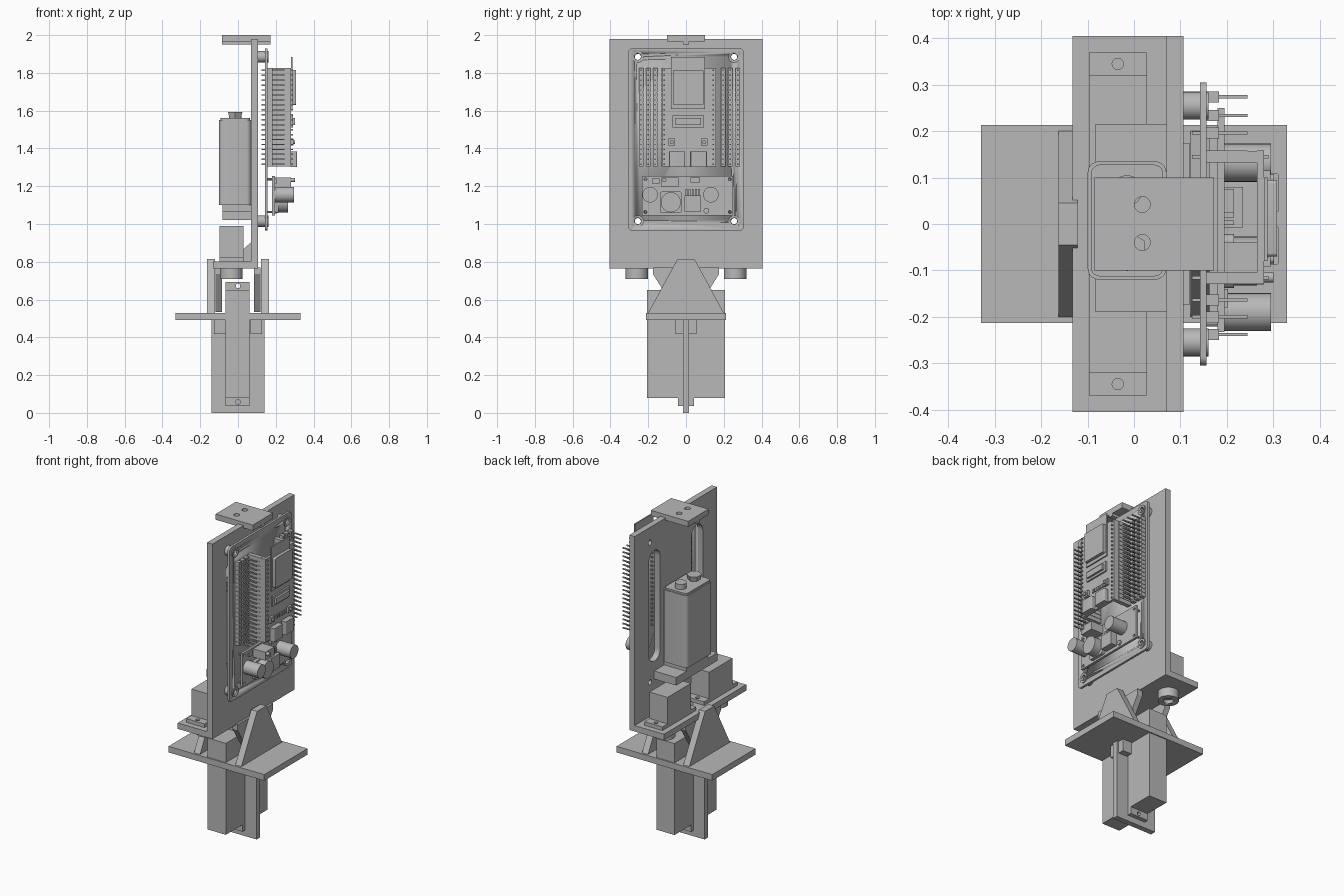
import bpy, bmesh, math
from mathutils import Matrix, Vector

cube = bpy.data.objects.get("Cube")
if cube:
    bpy.data.objects.remove(cube, do_unlink=True)

grey = bpy.data.materials.new("plain_grey")
grey.use_nodes = True
grey.diffuse_color = (0.48, 0.48, 0.48, 1)
grey.node_tree.nodes["Principled BSDF"].inputs["Base Color"].default_value = (0.48, 0.48, 0.48, 1)


def finish(name, bm, smooth=False):
    bmesh.ops.recalc_face_normals(bm, faces=bm.faces)
    mesh = bpy.data.meshes.new(name)
    bm.to_mesh(mesh)
    bm.free()
    mesh.materials.append(grey)
    ob = bpy.data.objects.new(name, mesh)
    bpy.context.collection.objects.link(ob)
    if smooth:
        bpy.ops.object.select_all(action='DESELECT')
        ob.select_set(True)
        bpy.context.view_layer.objects.active = ob
        bpy.ops.object.shade_smooth_by_angle(angle=math.radians(35))
    return ob


def add_box(bm, x, y, z):
    size = Vector((x[1] - x[0], y[1] - y[0], z[1] - z[0]))
    mid = Vector((x[0] + x[1], y[0] + y[1], z[0] + z[1])) / 2
    m = Matrix.Translation(mid) @ Matrix.Diagonal(size.to_4d())
    bmesh.ops.create_cube(bm, size=1, matrix=m)


def box(name, x, y, z, round_axis=None, radius=0.02):
    bm = bmesh.new()
    add_box(bm, x, y, z)
    if round_axis is not None:
        edges = [e for e in bm.edges
                 if abs((e.verts[0].co - e.verts[1].co).normalized()[round_axis]) > 0.9]
        bmesh.ops.bevel(bm, geom=edges, offset=radius, segments=5, profile=0.5, affect='EDGES')
    return finish(name, bm, round_axis is not None)


def cyl(name, mid, r, depth, axis='X', sides=32, r2=None):
    bm = bmesh.new()
    turn = {'X': Matrix.Rotation(math.pi / 2, 4, 'Y'),
            'Y': Matrix.Rotation(math.pi / 2, 4, 'X'), 'Z': Matrix()}[axis]
    bmesh.ops.create_cone(bm, cap_ends=True, segments=sides, radius1=r,
                          radius2=r if r2 is None else r2, depth=depth,
                          matrix=Matrix.Translation(mid) @ turn)
    return finish(name, bm, sides > 12)


def prism(name, outline, axis, low, high):
    """Extrude a 2D outline along x or y."""
    bm = bmesh.new()
    place = (lambda a, b: (low, a, b)) if axis == 'X' else (lambda a, b: (a, low, b))
    face = bm.faces.new([bm.verts.new(place(a, b)) for a, b in outline])
    new = bmesh.ops.extrude_face_region(bm, geom=[face])["geom"]
    shift = Vector((high - low, 0, 0) if axis == 'X' else (0, high - low, 0))
    bmesh.ops.translate(bm, vec=shift, verts=[v for v in new if isinstance(v, bmesh.types.BMVert)])
    return finish(name, bm)


def cut(ob, cutters):
    for c in cutters:
        c.hide_render = True
        mod = ob.modifiers.new("cut", 'BOOLEAN')
        mod.object, mod.operation, mod.solver = c, 'DIFFERENCE', 'EXACT'
        bpy.context.view_layer.objects.active = ob
        bpy.ops.object.modifier_apply(modifier=mod.name)
        bpy.data.objects.remove(c, do_unlink=True)


# Upright mounting plate with slots and screw holes
corners = [(y, z) for y in (-0.255, 0.255) for z in (1.015, 1.885)]
plate = box("mounting_plate", (0.07, 0.107), (-0.405, 0.405), (0.765, 1.98))
cut(plate, [box("slot_cutter", (0, 0.2), (y - 0.055, y + 0.055), (1.13, 1.82), 0, 0.0545)
            for y in (-0.21, 0.21)]
    + [cyl("hole_cutter", (0.1, y, z), 0.016, 0.2) for y, z in corners])

# Top tab
tab = box("top_tab", (-0.085, 0.172), (-0.1, 0.1), (1.965, 2))
cut(tab, [cyl("tab_cutter", (0.018, y, 1.98), 0.017, 0.2, 'Z') for y in (-0.04, 0.042)])
box("tab_rib", (-0.085, 0.172), (-0.015, 0.015), (1.95, 1.966))

# Shelf, central gusset and the two servos on it
box("shelf", (-0.132, 0.07), (-0.405, 0.405), (0.765, 0.802))
prism("shelf_gusset", [(0.07, 0.8), (0.07, 0.905), (-0.04, 0.8)], 'Y', -0.02, 0.02)
for s, side in ((-1, "right"), (1, "left")):
    def span(a, b):
        return tuple(sorted((s * a, s * b)))
    box(side + "_upper_servo", (-0.097, 0.028), span(0.09, 0.32), (0.8, 0.99))
    flange = box(side + "_upper_servo_flange", (-0.097, 0.028), span(0.04, 0.37), (0.8, 0.825))
    cut(flange, [cyl("screw_cutter", (-0.035, s * y, 0.81), 0.012, 0.1, 'Z') for y in (0.065, 0.345)])
    horn = cyl(side + "_servo_output", (-0.035, s * 0.26, 0.737), 0.06, 0.055, 'Z')
    cut(horn, [cyl("horn_cutter", (-0.035, s * 0.26, 0.71), 0.028, 0.04, 'Z')])

    # Lower servos on each side of the centre web
    box(side + "_lower_servo", (-0.065, 0.06), span(0.015, 0.206), (0.08, 0.65))
    lug = box(side + "_lower_servo_flange", (-0.065, 0.06), span(0.015, 0.043), (0.037, 0.693))
    cut(lug, [cyl("lug_cutter", (0, s * 0.03, z), 0.012, 0.1, 'Y') for z in (0.057, 0.672)])

    # Triangular supports and the inverted brackets between them
    support = [(-0.2, 0.53), (0.2, 0.53), (0.045, 0.815), (-0.045, 0.815)]
    prism(side + "_triangle_support", support, 'X', *span(0.122, 0.163))
    hanger = [(-0.175, 0.77), (0.175, 0.77), (0.175, 0.735), (0.05, 0.535), (-0.05, 0.535), (-0.175, 0.735)]
    prism(side + "_hanger_bracket", hanger, 'X', *span(0.085, 0.12))
    box(side + "_web_block", span(0.066, 0.127), (-0.055, 0.055), (0.417, 0.5))

# Base plate and centre web
base = box("base_plate", (-0.33, 0.33), (-0.213, 0.213), (0.492, 0.53))
box("centre_web", (-0.14, 0.14), (-0.017, 0.017), (0, 0.5))

# Battery, terminals and tray
box("battery", (-0.1, 0.07), (-0.12, 0.135), (1.1, 1.55), 2, 0.025)
box("battery_top", (-0.093, 0.063), (-0.113, 0.128), (1.545, 1.56), 2, 0.02)
box("battery_tray", (-0.083, 0.07), (-0.19, 0.215), (1.02, 1.07))
box("battery_foot", (-0.083, 0.07), (-0.1, 0.115), (1.07, 1.1))
cyl("round_terminal", (-0.015, 0.072, 1.575), 0.033, 0.035, 'Z')
cyl("hex_terminal", (-0.015, -0.058, 1.575), 0.034, 0.035, 'Z', 6, 0.044)

# Circuit board on standoffs
board = box("circuit_board", (0.142, 0.156), (-0.305, 0.305), (0.965, 1.93), 0)
cut(board, [cyl("board_cutter", (0.15, y, z), 0.017, 0.1) for y, z in corners])
for y, z in corners:
    post = cyl("standoff", (0.125, y, z), 0.03, 0.038)
    cut(post, [cyl("post_cutter", (0.125, y, z), 0.016, 0.1)])
    ring = cyl("screw_ring", (0.158, y, z), 0.03, 0.006)
    cut(ring, [cyl("ring_cutter", (0.16, y, z), 0.017, 0.1)])

# Pin headers
PITCH = 0.0262
PINS = [1.565 + (i - 9.5) * PITCH for i in range(20)]


def header(name, y, housing, pin, half):
    bm = bmesh.new()
    for z in PINS:
        add_box(bm, housing, (y - half, y + half), (z - 0.0115, z + 0.0115))
        add_box(bm, pin, (y - 0.0035, y + 0.0035), (z - 0.0035, z + 0.0035))
    add_box(bm, housing, (y - half * 0.8, y + half * 0.8), (PINS[0], PINS[-1]))
    finish(name, bm)


for y in (-0.238, -0.2, -0.164, 0.196, 0.234, 0.274):
    header("pin_header", y, (0.155, 0.183), (0.125, 0.245), 0.012)
for y in (-0.116, 0.145):
    header("socket_header", y, (0.155, 0.245), (0.125, 0.29), 0.013)
    box("header_spacer", (0.245, 0.266), (y - 0.012, y + 0.012), (1.305, 1.825))

# Controller board and its components
box("controller_board", (0.265, 0.28), (-0.128, 0.158), (1.305, 1.825))
box("antenna_board", (0.28, 0.288), (-0.08, 0.1), (1.61, 1.885))
box("radio_shield", (0.285, 0.308), (-0.07, 0.095), (1.63, 1.815), 0, 0.008)
box("long_chip", (0.28, 0.303), (-0.055, 0.08), (1.525, 1.56))
box("chip_base", (0.28, 0.29), (-0.072, 0.095), (1.512, 1.575))
for y in (-0.046, 0.067):
    box("usb_port", (0.28, 0.312), (y - 0.042, y + 0.042), (1.303, 1.385), 2, 0.006)
for y in (-0.075, 0.097):
    box("button_body", (0.28, 0.294), (y - 0.018, y + 0.018), (1.415, 1.452))
    cyl("button_cap", (0.297, y, 1.433), 0.01, 0.01)
for i in range(5):
    y = -0.02 + i * 0.02
    box("small_part", (0.28, 0.287), (y - 0.006, y + 0.006), (1.42, 1.442))

# Power converter board and its components
power = box("power_board", (0.18, 0.195), (-0.233, 0.25), (1.045, 1.255))
cut(power, [cyl("power_cutter", (0.19, y, z), 0.008, 0.1) for y in (-0.215, 0.232) for z in (1.063, 1.237)])
for y in (-0.215, 0.232):
    for z in (1.063, 1.237):
        cyl("power_pin", (0.165, y, z), 0.006, 0.045, sides=8)
for y in (-0.19, 0.132):
    cyl("capacitor", (0.243, y, 1.155), 0.041, 0.105)
box("inductor_base", (0.195, 0.215), (-0.138, -0.022), (1.057, 1.173), 0, 0.015)
cyl("inductor_coil", (0.235, -0.08, 1.115), 0.053, 0.06)
box("trimmer", (0.195, 0.28), (-0.13, -0.04), (1.195, 1.247))
cyl("trimmer_screw", (0.29, -0.115, 1.233), 0.011, 0.022, sides=16)
box("regulator", (0.195, 0.235), (-0.008, 0.08), (1.065, 1.15))
for i in range(5):
    y = 0.003 + i * 0.0165
    box("regulator_leg", (0.195, 0.215), (y - 0.005, y + 0.005), (1.15, 1.185))
box("power_diode", (0.195, 0.215), (0.025, 0.075), (1.22, 1.245))
box("power_chip", (0.195, 0.203), (-0.18, -0.14), (1.215, 1.24))
cyl("indicator", (0.2, 0.108, 1.07), 0.015, 0.01, sides=16)
